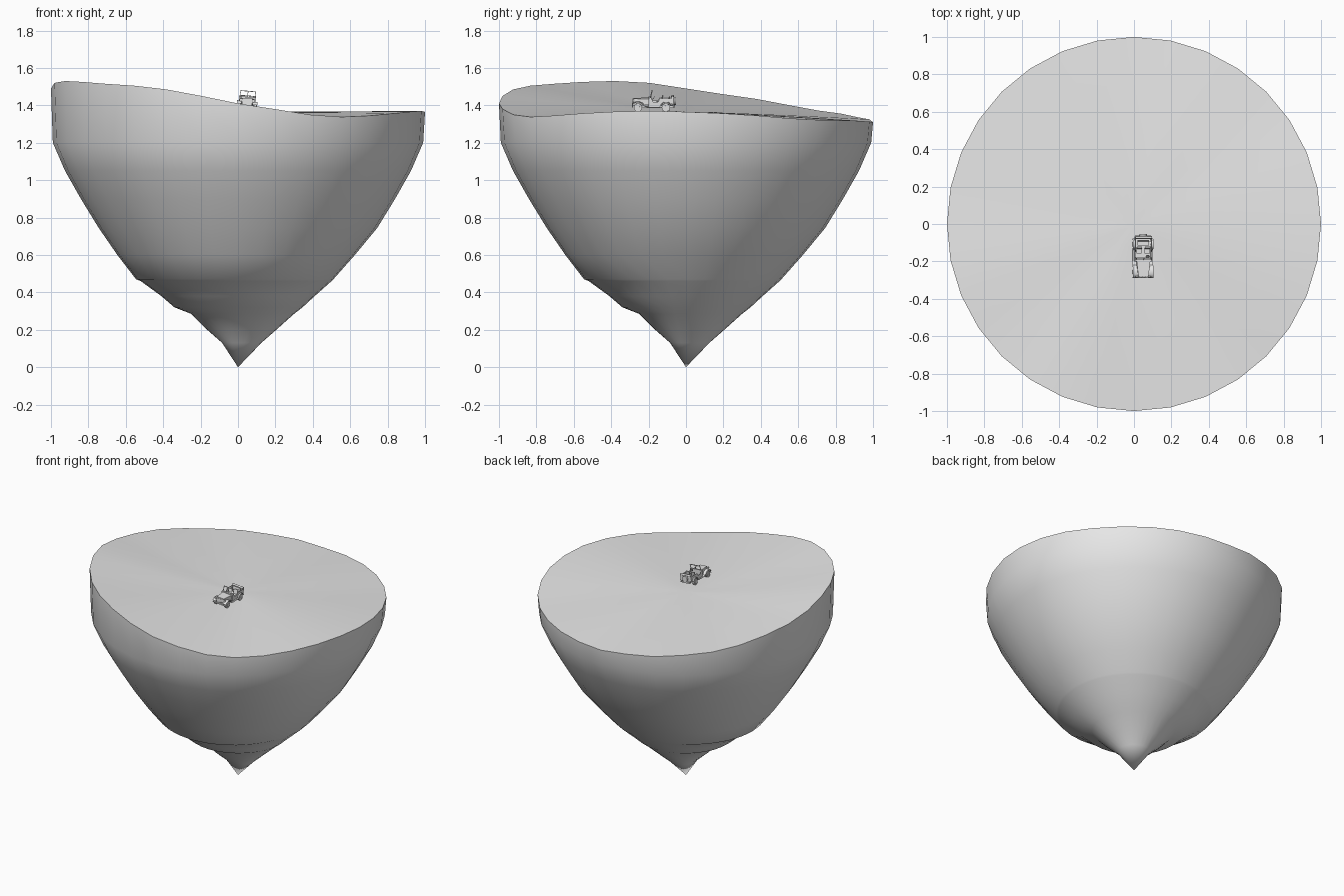
import bpy, bmesh, math
from mathutils import Matrix, Vector

cube = bpy.data.objects.get("Cube")
if cube:
    bpy.data.objects.remove(cube, do_unlink=True)

grey = bpy.data.materials.new("plain_grey")
grey.use_nodes = True
grey.diffuse_color = (0.8, 0.8, 0.8, 1)
grey.node_tree.nodes["Principled BSDF"].inputs["Base Color"].default_value = (0.8, 0.8, 0.8, 1)


def finish(name, bm, matrix=Matrix(), angle=35):
    bm.transform(matrix)
    bmesh.ops.recalc_face_normals(bm, faces=bm.faces)
    mesh = bpy.data.meshes.new(name)
    bm.to_mesh(mesh)
    bm.free()
    mesh.materials.append(grey)
    ob = bpy.data.objects.new(name, mesh)
    bpy.context.collection.objects.link(ob)
    bpy.ops.object.select_all(action='DESELECT')
    ob.select_set(True)
    bpy.context.view_layer.objects.active = ob
    bpy.ops.object.shade_smooth_by_angle(angle=math.radians(angle))
    return ob


# Island: undulating rim, gently sunken top, tapering underside
SIDES = 32
RIM = [1.365, 1.357, 1.345, 1.33, 1.322, 1.32, 1.317, 1.313,
       1.31, 1.325, 1.335, 1.355, 1.372, 1.40, 1.433, 1.46,
       1.49, 1.52, 1.53, 1.525, 1.515, 1.505, 1.485, 1.45,
       1.41, 1.38, 1.35, 1.338, 1.345, 1.357, 1.366, 1.37]
CENTRE = 1.365
# (height, radius on the plain side, radius on the ledged side)
UNDER = [(1.2, .99, .99), (1.05, .925, .925), (.9, .84, .84), (.745, .745, .745),
         (.6, .625, .645), (.47, .51, .545), (.46, .50, .52), (.38, .41, .41),
         (.32, .345, .34), (.285, .30, .25), (.2, .205, .165), (.13, .125, .085)]


def polar(i, r, z):
    a = math.tau * i / SIDES
    return (r * math.cos(a), r * math.sin(a), z)


def ledge_weight(i):
    t = math.cos(math.tau * i / SIDES - math.radians(225)) / 1.4 + 0.5
    t = min(1, max(0, t))
    return t * t * (3 - 2 * t)


bm = bmesh.new()
rings = []
for k in range(1, 9):
    r = k / 8
    rings.append([bm.verts.new(polar(i, r, CENTRE + (RIM[i] - CENTRE) * r ** 1.3))
                  for i in range(SIDES)])
for z, plain, ledged in UNDER:
    rings.append([bm.verts.new(polar(i, plain + (ledged - plain) * ledge_weight(i), z))
                  for i in range(SIDES)])
top = bm.verts.new((0, 0, CENTRE))
tip = bm.verts.new((0, 0, 0))
for i in range(SIDES):
    j = (i + 1) % SIDES
    bm.faces.new((top, rings[0][i], rings[0][j]))
    bm.faces.new((tip, rings[-1][j], rings[-1][i]))
    for a, b in zip(rings, rings[1:]):
        bm.faces.new((a[i], b[i], b[j], a[j]))
finish("floating_island", bm, angle=50)

# Small open car, built around its own ground point and set on the slope
CAR = Matrix.Translation((0.045, -0.17, 1.37)) @ Matrix.Rotation(math.radians(5), 4, 'Y')


def box(name, size, loc, tilt=0, taper=1):
    bm = bmesh.new()
    bmesh.ops.create_cube(bm, size=1)
    for v in bm.verts:
        if v.co.y < 0:
            v.co.x *= taper
    m = Matrix.Translation(loc) @ Matrix.Rotation(math.radians(tilt), 4, 'X')
    return finish(name, bm, CAR @ m @ Matrix.Diagonal((*size, 1)))


def disc(name, radius, depth, loc, axis='X', sides=20, tilt=0):
    bm = bmesh.new()
    bmesh.ops.create_cone(bm, cap_ends=True, segments=sides, radius1=radius,
                          radius2=radius, depth=depth)
    turn = Matrix.Rotation(math.pi / 2, 4, 'Y' if axis == 'X' else 'X')
    lean = Matrix.Rotation(math.radians(tilt), 4, 'X')
    return finish(name, bm, CAR @ Matrix.Translation(loc) @ lean @ turn)


def side_panel(name, points, x0, x1):
    bm = bmesh.new()
    face = bm.faces.new([bm.verts.new((x0, y, z)) for y, z in points])
    out = bmesh.ops.extrude_face_region(bm, geom=[face])
    for v in out["geom"]:
        if isinstance(v, bmesh.types.BMVert):
            v.co.x = x1
    return finish(name, bm, CAR)


# Hood, grille, floor and tail
box("chassis", (.056, .21, .012), (0, 0, .024))
box("hood", (.074, .085, .034), (0, -.067, .051), taper=.74)
box("grille", (.054, .004, .034), (0, -.111, .048))
box("cowl", (.086, .012, .042), (0, -.024, .053))
box("floor", (.088, .115, .006), (0, .04, .032))
box("tailgate", (.088, .005, .04), (0, .1, .052))
box("front_bumper", (.104, .006, .009), (0, -.117, .027))
box("rear_bumper", (.08, .006, .008), (0, .107, .026))
for k in range(5):
    box("grille_bar", (.003, .003, .026), ((k - 2) * .008, -.114, .048))

# Windscreen frame and steering wheel
for x in (-.04, 0, .04):
    box("windscreen_post", (.003, .004, .036), (x, -.016, .089), tilt=-14)
for z, y in ((.073, -.02), (.106, -.012)):
    box("windscreen_rail", (.084, .004, .004), (0, y, z))
disc("steering_wheel", .011, .002, (.022, -.002, .073), 'Y', 16, tilt=-30)

# Seats and folded roof
box("rear_seat", (.06, .02, .016), (0, .066, .044))
box("rear_seat_back", (.06, .006, .03), (0, .08, .061), tilt=-10)
disc("folded_roof", .007, .088, (0, .098, .076), sides=12)
disc("spare_wheel", .021, .01, (0, .111, .052), 'Y')

# Parts repeated on both sides
body_side = [(-.03, .026), (-.03, .074), (-.015, .074), (-.006, .052), (.02, .052),
             (.03, .07), (.102, .07), (.102, .04), (.086, .042), (.076, .05),
             (.048, .05), (.038, .042), (.032, .026)]
front_fender = [(-.119, .036), (-.112, .047), (-.098, .053), (-.078, .053), (-.062, .046),
                (-.048, .03), (-.028, .026), (-.028, .022), (-.05, .026), (-.066, .042),
                (-.08, .049), (-.097, .049), (-.108, .044), (-.115, .035)]
rear_fender = [(.032, .03), (.042, .047), (.052, .053), (.072, .053), (.082, .047),
               (.092, .032), (.087, .032), (.078, .045), (.07, .049), (.054, .049),
               (.046, .044), (.037, .03)]
for side, s in (("left", 1), ("right", -1)):
    side_panel(side + "_body_side", body_side, s * .041, s * .045)
    side_panel(side + "_front_fender", front_fender, s * .029, s * .055)
    side_panel(side + "_rear_fender", rear_fender, s * .044, s * .055)
    box(side + "_running_board", (.012, .06, .003), (s * .048, .003, .024))
    disc(side + "_headlight", .008, .008, (s * .034, -.111, .056), 'Y', 14)
    box(side + "_seat", (.028, .026, .012), (s * .022, .026, .043))
    box(side + "_seat_back", (.028, .006, .034), (s * .022, .042, .064), tilt=-12)
    for end, y in (("front", -.087), ("rear", .062)):
        disc(f"{side}_{end}_wheel", .022, .014, (s * .044, y, .022))
        disc(f"{side}_{end}_hub", .011, .004, (s * .052, y, .022), sides=14)
for end, y in (("front", -.087), ("rear", .062)):
    disc(end + "_axle", .004, .08, (0, y, .022), sides=10)
